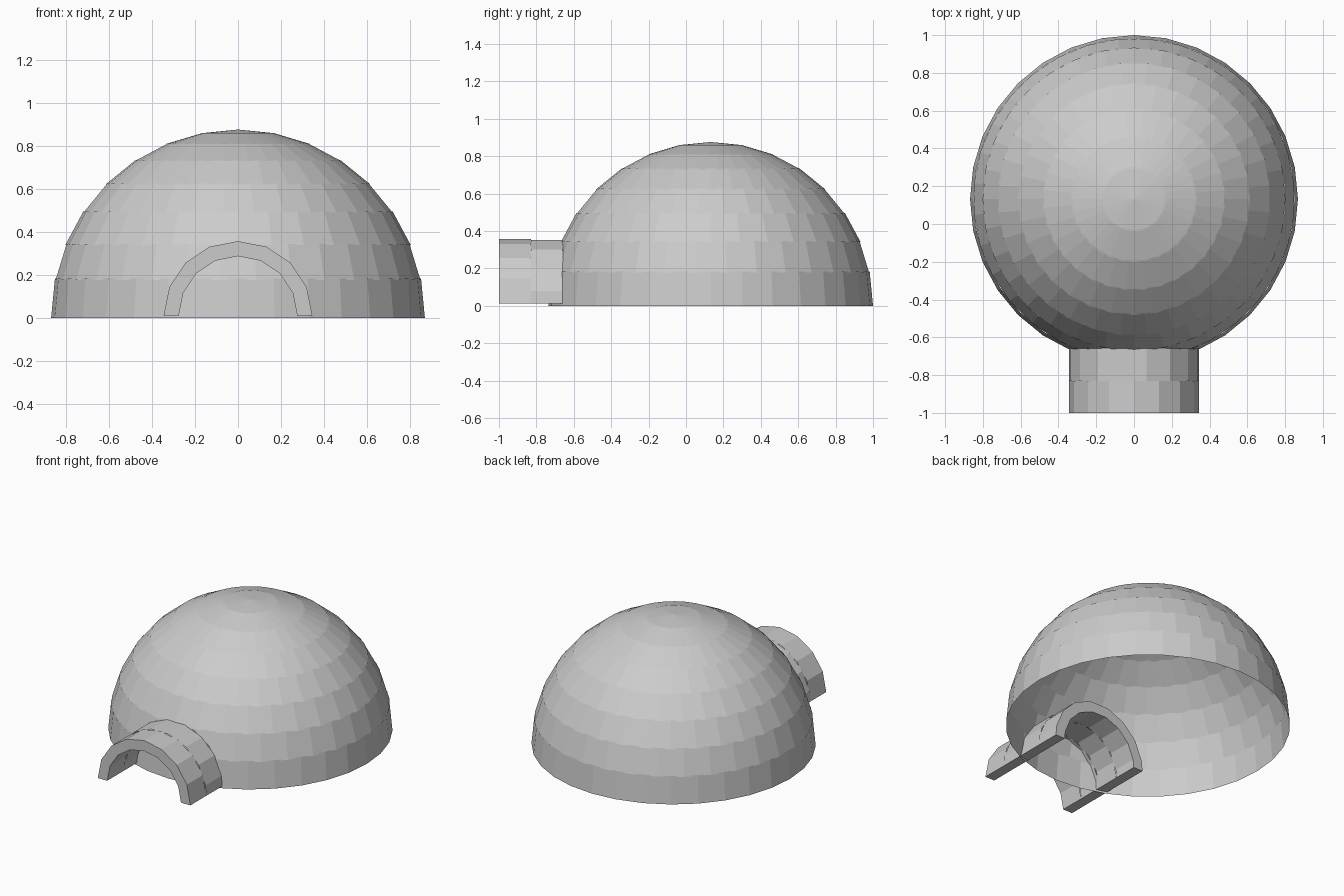
import bpy, bmesh
from math import sin, cos, pi, radians

if "Cube" in bpy.data.objects:
    bpy.data.objects.remove(bpy.data.objects["Cube"])

CY, R, LIFT = 0.132, 0.868, 0.008     # dome centre y, radius, small lift
SEG, ROWS = 32, 8


def make_object(name, bm):
    mesh = bpy.data.meshes.new(name)
    bm.to_mesh(mesh)
    bm.free()
    obj = bpy.data.objects.new(name, mesh)
    bpy.context.collection.objects.link(obj)
    return obj


# Dome: thin shell of block courses, every second course turned half a block
bm = bmesh.new()


def ring(el, offset, z=None):
    r = R * cos(el)
    z = R * sin(el) + LIFT if z is None else z
    return [bm.verts.new((r * sin(2 * pi * (i + offset) / SEG),
                          CY + r * cos(2 * pi * (i + offset) / SEG), z))
            for i in range(SEG)]


step = pi / 2 / ROWS
for row in range(ROWS):
    off = 0.5 * (row % 2)
    low = ring(row * step, off, 0.0 if row == 0 else None)
    if row == ROWS - 1:
        tip = bm.verts.new((0, CY, R + LIFT))
        for i in range(SEG):
            bm.faces.new((low[(i + 1) % SEG], low[i], tip))
    else:
        # slight overlap under the next course
        high = ring((row + 1) * step + radians(0.4), off)
        for i in range(SEG):
            j = (i + 1) % SEG
            bm.faces.new((low[j], low[i], high[i], high[j]))
make_object("dome", bm)

# Entrance tunnel: thick arch in four staggered courses, reaching inside the dome
RO, RI, Z0 = 0.345, 0.275, 0.013
ys = [-1.0, -0.83, -0.66, -0.495, -0.33]
aligned = [pi * i / 8 for i in range(9)]
shifted = [0] + [pi * (i + 0.5) / 8 for i in range(8)] + [pi]
bm = bmesh.new()
for k in range(4):
    angles = shifted if k % 2 else aligned

    def section(y):
        return [[bm.verts.new((r * cos(a), y, Z0 + r * sin(a))) for a in angles]
                for r in (RO, RI)]

    (fo, fi), (bo, bi) = section(ys[k]), section(ys[k + 1])
    for i in range(len(angles) - 1):
        j = i + 1
        bm.faces.new((fo[i], bo[i], bo[j], fo[j]))
        bm.faces.new((fi[i], fi[j], bi[j], bi[i]))
        if k == 0:
            bm.faces.new((fo[i], fo[j], fi[j], fi[i]))
        if k == 3:
            bm.faces.new((bo[i], bi[i], bi[j], bo[j]))
    bm.faces.new((fo[0], fi[0], bi[0], bo[0]))
    bm.faces.new((fo[-1], bo[-1], bi[-1], fi[-1]))
make_object("entrance_tunnel", bm)
